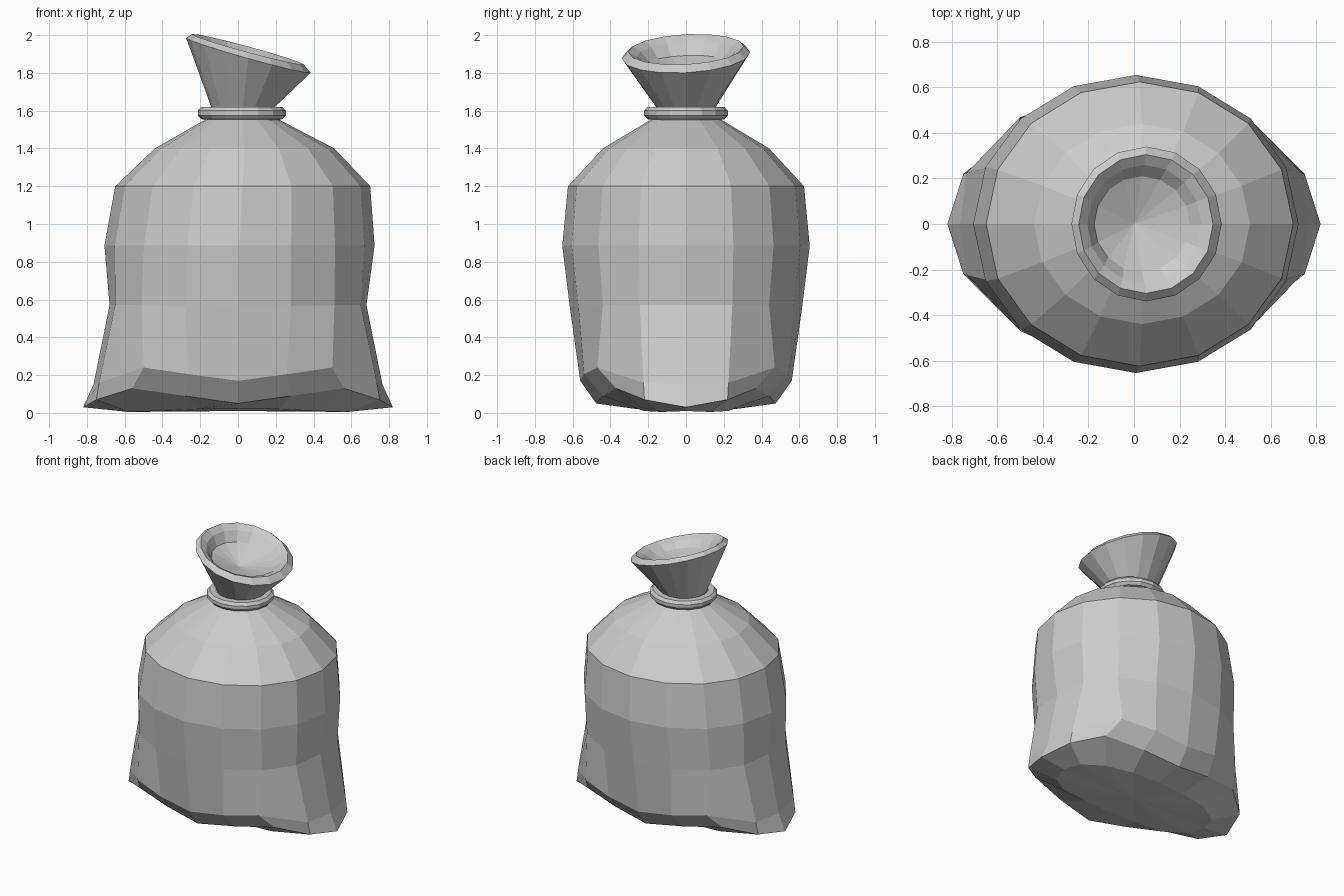
import bpy, bmesh
from math import sin, cos, pi

if "Cube" in bpy.data.objects:
    bpy.data.objects.remove(bpy.data.objects["Cube"])

N = 16


def ellipse(cx, z, rx, ry, slope_x=0.0, slope_y=0.0):
    """One 16-sided loop, optionally tilted."""
    pts = []
    for i in range(N):
        a = 2 * pi * i / N
        x, y = rx * cos(a), ry * sin(a)
        pts.append((cx + x, y, z + slope_x * x + slope_y * y))
    return pts


def mirrored(quarter):
    """Mirror five points (from +x round to +y) into a full loop."""
    half = quarter + [(-x, y, z) for x, y, z in quarter[-2::-1]]
    return half + [(x, -y, z) for x, y, z in half[-2:0:-1]]


def loft(name, loops, start=None, end=None, closed=False):
    """Skin the loops; start and end are optional cap centres."""
    bm = bmesh.new()
    rings = [[bm.verts.new(p) for p in loop] for loop in loops]
    pairs = list(zip(rings, rings[1:]))
    if closed:
        pairs.append((rings[-1], rings[0]))
    for a, b in pairs:
        for i in range(N):
            j = (i + 1) % N
            bm.faces.new((a[i], a[j], b[j], b[i]))
    for tip, ring in ((start, rings[0]), (end, rings[-1])):
        if tip:
            v = bm.verts.new(tip)
            for i in range(N):
                bm.faces.new((v, ring[i], ring[(i + 1) % N]))
    bmesh.ops.recalc_face_normals(bm, faces=bm.faces)
    mesh = bpy.data.meshes.new(name)
    bm.to_mesh(mesh)
    bm.free()
    obj = bpy.data.objects.new(name, mesh)
    bpy.context.collection.objects.link(obj)
    return obj


# Sack: underside, pulled-out bottom corners, belly, shoulders, neck,
# then the slanted flared mouth with its lip and shallow inside
loops = [
    mirrored([(0.62, 0, 0.01), (0.58, 0.13, 0.005), (0.43, 0.22, 0.01),
              (0.22, 0.25, 0.02), (0, 0.26, 0.02)]),
    mirrored([(0.82, 0, 0.03), (0.75, 0.22, 0.07), (0.56, 0.37, 0.13),
              (0.28, 0.44, 0.09), (0, 0.475, 0.05)]),
    mirrored([(0.765, 0, 0.15), (0.735, 0.225, 0.16), (0.50, 0.47, 0.24),
              (0.26, 0.54, 0.205), (0, 0.56, 0.17)]),
    mirrored([(0.68, 0, 0.57), (0.65, 0.245, 0.57), (0.51, 0.44, 0.57),
              (0.28, 0.57, 0.565), (0, 0.615, 0.56)]),
    ellipse(0.008, 0.885, 0.715, 0.655),
    ellipse(0.025, 1.20, 0.675, 0.625),
    ellipse(0.035, 1.40, 0.475, 0.44),
    ellipse(0.022, 1.55, 0.20, 0.19),
    ellipse(0.025, 1.615, 0.165, 0.155),
    ellipse(0.055, 1.893, 0.33, 0.34, -0.28, 0.05),
    ellipse(0.052, 1.925, 0.295, 0.305, -0.27, 0.05),
    ellipse(0.045, 1.90, 0.25, 0.26, -0.26, 0.05),
    ellipse(0.035, 1.85, 0.21, 0.21, -0.20, 0.04),
]
loft("sack", loops, start=(0, 0, 0.01), end=(0, 0, 1.79))

# Cord tied round the neck
section = [(0.17, 1.55), (0.215, 1.555), (0.233, 1.575),
           (0.233, 1.60), (0.215, 1.62), (0.17, 1.62)]
loft("neck_cord", [ellipse(0.02, z, r, r * 0.95) for r, z in section], closed=True)
